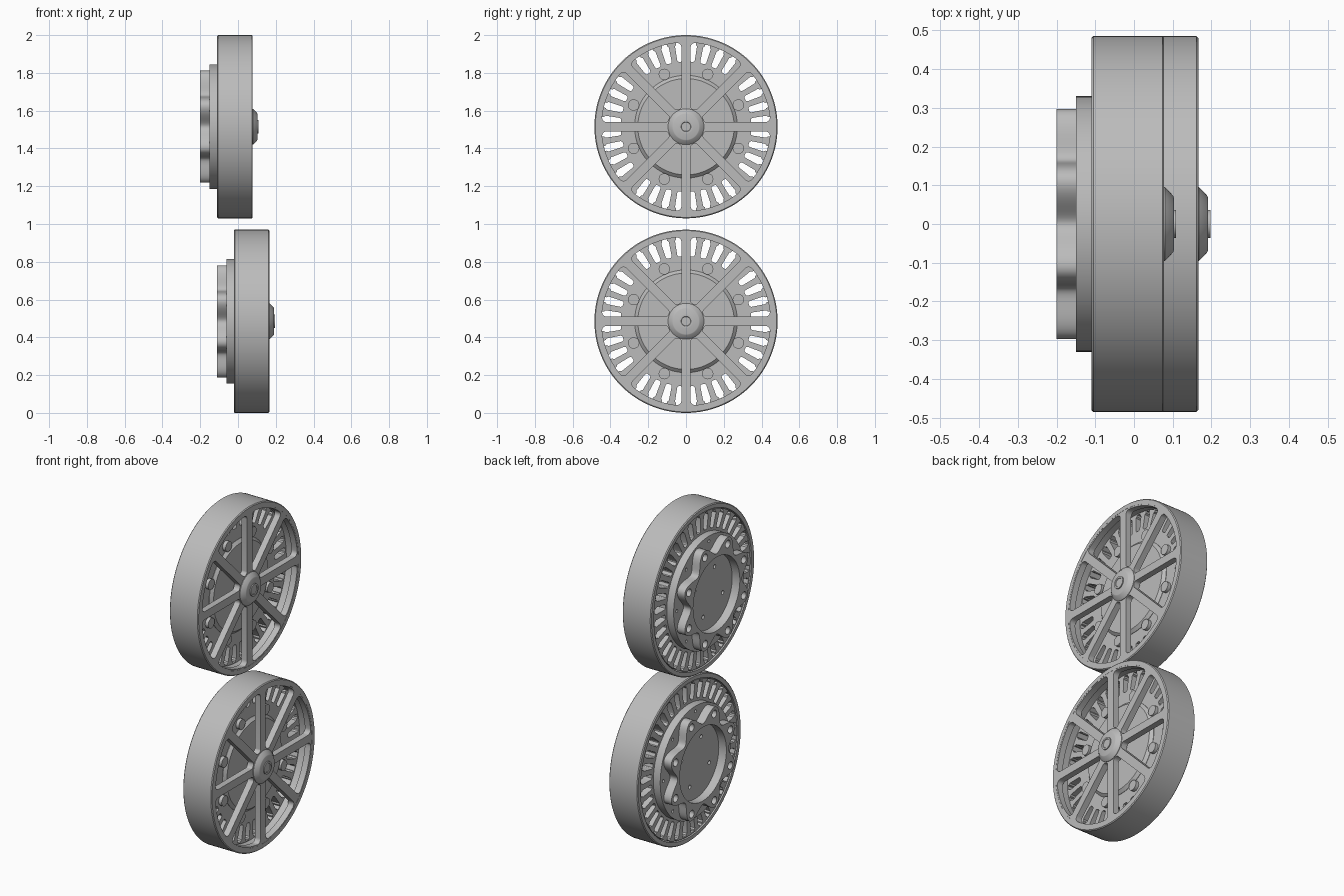
import bpy, bmesh
from math import sin, cos, asin, sqrt, pi, tau
from mathutils import Matrix

cube = bpy.data.objects.get("Cube")
if cube:
    bpy.data.objects.remove(cube)

metal = bpy.data.materials.new("grey_metal")
metal.use_nodes = True
GREY = (0.5, 0.5, 0.5, 1)
metal.diffuse_color = GREY
metal.node_tree.nodes["Principled BSDF"].inputs["Base Color"].default_value = GREY

# Each motor wheel turns on the x axis: (name, axle x, axle z)
WHEELS = [("upper", 0.0, 1.515), ("lower", 0.088, 0.485)]
EIGHTHS = [k * tau / 8 for k in range(8)]
BETWEEN = [a + pi / 8 for a in EIGHTHS]


def place(name, bm):
    """Finish a part and place it on both wheels with shared mesh data."""
    bmesh.ops.remove_doubles(bm, verts=bm.verts, dist=0.0001)
    bmesh.ops.recalc_face_normals(bm, faces=bm.faces)
    mesh = bpy.data.meshes.new(name)
    bm.to_mesh(mesh)
    bm.free()
    mesh.materials.clear()
    mesh.materials.append(metal)
    for prefix, x, z in WHEELS:
        obj = bpy.data.objects.new(f"{prefix}_{name}", mesh)
        bpy.context.collection.objects.link(obj)
        obj.location = (x, 0, z)
    bpy.ops.object.select_all(action='DESELECT')
    obj.select_set(True)
    bpy.context.view_layer.objects.active = obj
    bpy.ops.object.shade_smooth_by_angle(angle=pi / 6)


def lathe(name, profile, closed=False, steps=96):
    """Spin (x, radius) points around the x axis."""
    bm = bmesh.new()
    vs = [bm.verts.new((x, 0, r)) for x, r in profile]
    edges = [bm.edges.new(pair) for pair in zip(vs, vs[1:])]
    if closed:
        edges.append(bm.edges.new((vs[-1], vs[0])))
    bmesh.ops.spin(bm, geom=vs + edges, cent=(0, 0, 0), axis=(1, 0, 0),
                   angle=tau, steps=steps)
    place(name, bm)


def plate(name, loops, x0, x1):
    """Extrude a flat outline with holes from x0 to x1."""
    curve = bpy.data.curves.new(name, 'CURVE')
    curve.dimensions = '2D'
    curve.fill_mode = 'BOTH'
    curve.extrude = (x1 - x0) / 2
    for loop in loops:
        spline = curve.splines.new('POLY')
        spline.points.add(len(loop) - 1)
        for point, (u, v) in zip(spline.points, loop):
            point.co = (u, v, 0, 1)
        spline.use_cyclic_u = True
    temp = bpy.data.objects.new(name, curve)
    mesh = bpy.data.meshes.new_from_object(temp)
    bm = bmesh.new()
    bm.from_mesh(mesh)
    bpy.data.objects.remove(temp)
    bpy.data.curves.remove(curve)
    bpy.data.meshes.remove(mesh)
    turn = Matrix(((0, 0, 1, (x0 + x1) / 2), (1, 0, 0, 0), (0, 1, 0, 0), (0, 0, 0, 1)))
    bmesh.ops.transform(bm, matrix=turn, verts=bm.verts)
    place(name, bm)


def polar(r, a):
    return (r * cos(a), r * sin(a))


def circle(r, n=96, at=(0, 0)):
    return [(at[0] + r * cos(k * tau / n), at[1] + r * sin(k * tau / n)) for k in range(n)]


def holes(r, ring, angles, n=16):
    return [circle(r, n, polar(ring, a)) for a in angles]


def window(mid, half=0.024, r_in=0.1, r_out=0.447, round_in=0.012, round_out=0.028):
    """Opening between two parallel-sided spokes, with rounded corners."""
    side = []
    for k in range(7):
        t = k / 6 * pi / 2
        side.append((r_in + round_in * (1 - cos(t)), round_in * (1 - sin(t))))
    for k in range(7):
        t = k / 6 * pi / 2
        side.append((r_out - round_out * (1 - sin(t)), round_out * (1 - cos(t))))
    spread = [(r, pi / 8 - asin((half + inset) / r)) for r, inset in side]
    end = spread[-1][1]
    arc = [polar(r_out, mid + end * (1 - k / 6)) for k in range(1, 12)]
    return ([polar(r, mid + a) for r, a in spread] + arc
            + [polar(r, mid - a) for r, a in reversed(spread)])


def slot(mid):
    """Winding slot narrowed by the tooth tips."""
    side = [(0.345, 0.009), (0.348, 0.013), (0.355, 0.016), (0.43, 0.021),
            (0.437, 0.014), (0.447, 0.013)]
    return ([polar(r, mid + w / r) for r, w in side]
            + [polar(r, mid - w / r) for r, w in reversed(side)])


# Outer rim with softened edges
lathe("rim", [(-0.11, 0.457), (-0.11, 0.48), (-0.105, 0.485), (0.073, 0.485),
              (0.078, 0.48), (0.078, 0.455), (0.04, 0.455)], closed=True, steps=128)

# Spoked front cover
plate("spoked_cover", [circle(0.478, 128)] + [window(a) for a in BETWEEN], 0.04, 0.077)

# Hub with conical nose and axle cap
lathe("hub", [(0.0, 0), (0.0, 0.06), (0.035, 0.06), (0.035, 0.095), (0.08, 0.095),
              (0.101, 0.073), (0.103, 0.068), (0.103, 0)])
lathe("axle_cap", [(0.1, 0.036), (0.109, 0.036), (0.109, 0.026), (0.106, 0.024), (0.106, 0)])

# Slotted stator with a raised centre disc
slots = [slot((k + 0.5) * tau / 36) for k in range(36)]
plate("stator", [circle(0.452, 128)] + slots, -0.105, 0.0)
lathe("centre_disc", [(-0.01, 0), (-0.01, 0.272), (0.002, 0.272), (0.018, 0.255), (0.018, 0)])

# Bolt heads around the centre disc
bm = bmesh.new()
for a in BETWEEN:
    y, z = polar(0.3, a)
    bmesh.ops.create_cone(bm, cap_ends=True, segments=20, radius1=0.03, radius2=0.03,
                          depth=0.03,
                          matrix=Matrix.Translation((0.005, y, z)) @ Matrix.Rotation(pi / 2, 4, 'Y'))
place("bolt_heads", bm)

# Rear flange, drilled between the lobes and across the recessed floor
plate("rear_flange", [circle(0.33)] + holes(0.009, 0.3, EIGHTHS)
      + holes(0.011, 0.14, BETWEEN[::2]), -0.15, -0.1)

# Scalloped mounting ring with a bolt hole in each lobe
lobes = [polar(0.278 - 0.04 * cos(8 * a), a) for a in (k * tau / 192 for k in range(192))]
plate("mounting_ring", [lobes, circle(0.218)] + holes(0.022, 0.277, BETWEEN, 20), -0.2, -0.149)
